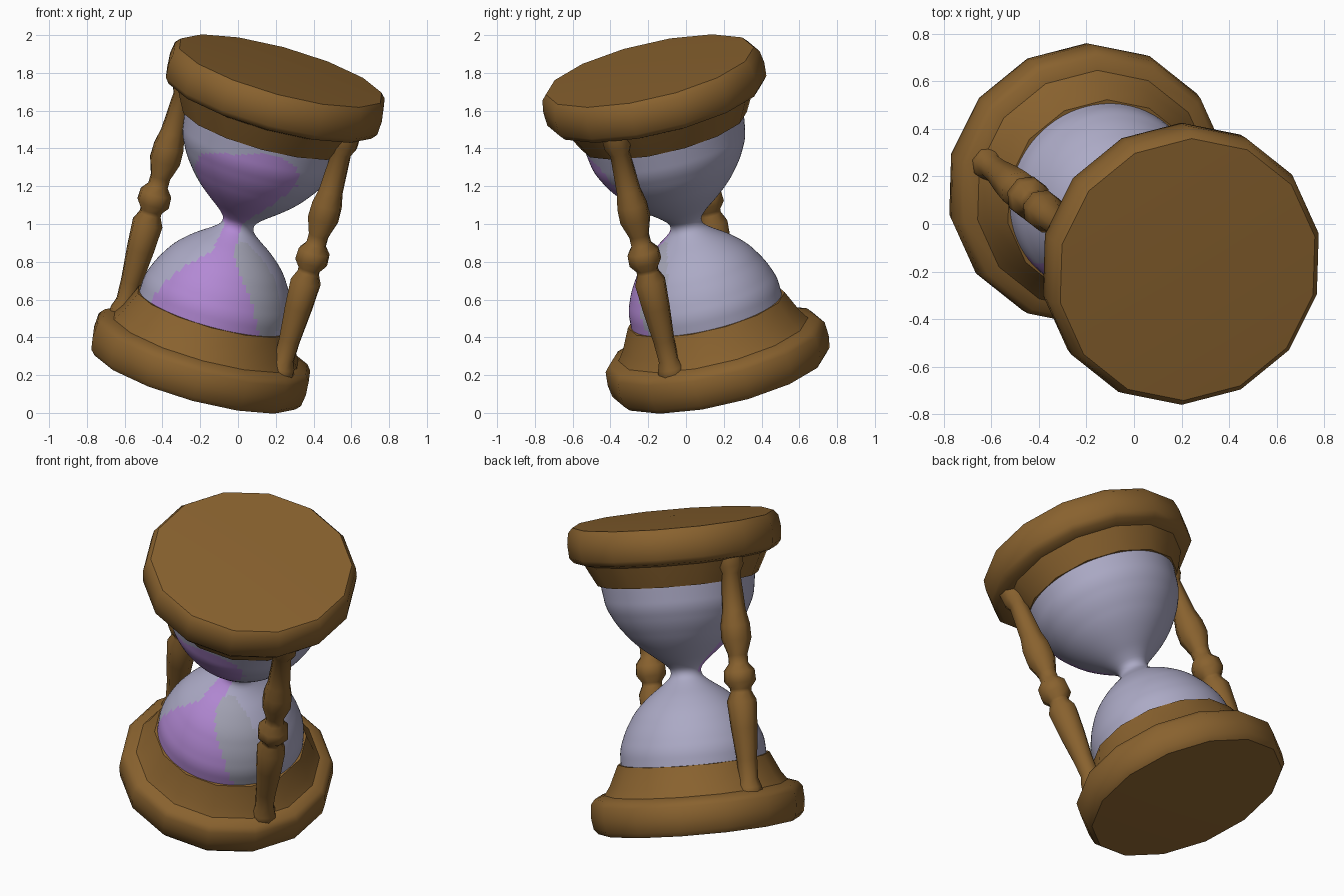
import bpy, bmesh, math
from mathutils import Vector, Matrix

cube = bpy.data.objects.get("Cube")
if cube:
    bpy.data.objects.remove(cube, do_unlink=True)

# The whole hourglass leans along this axis about its middle
AXIS = Vector((0.261, -0.222, 0.94)).normalized()
LEAN = Matrix.Translation((0, 0, 1)) @ Vector((0, 0, 1)).rotation_difference(AXIS).to_matrix().to_4x4()


def material(name, rgb):
    m = bpy.data.materials.new(name)
    m.use_nodes = True
    m.diffuse_color = (*rgb, 1)
    m.node_tree.nodes["Principled BSDF"].inputs["Base Color"].default_value = (*rgb, 1)
    return m


wood = material("brown wood", (0.25, 0.122, 0.028))
glass = material("lavender glass", (0.41, 0.4, 0.56))
sand = material("purple sand", (0.45, 0.25, 0.66))
clear = material("grey glass", (0.37, 0.37, 0.46))


def lathe(name, profile, sides, mats, place=Matrix(), angle=40):
    """Spin (radius, height) points round the local z axis, then lean the result."""
    bm = bmesh.new()
    rings = []
    for r, h in profile:
        if r == 0:
            rings.append([bm.verts.new((0, 0, h))] * sides)
        else:
            turn = [2 * math.pi * i / sides for i in range(sides)]
            rings.append([bm.verts.new((r * math.cos(t), r * math.sin(t), h)) for t in turn])
    for a, b in zip(rings, rings[1:]):
        for i in range(sides):
            j = (i + 1) % sides
            bm.faces.new(list(dict.fromkeys((a[i], a[j], b[j], b[i]))))
    bm.transform(LEAN @ place)
    bmesh.ops.recalc_face_normals(bm, faces=bm.faces)
    mesh = bpy.data.meshes.new(name)
    bm.to_mesh(mesh)
    bm.free()
    for m in mats:
        mesh.materials.append(m)
    ob = bpy.data.objects.new(name, mesh)
    bpy.context.collection.objects.link(ob)
    bpy.ops.object.select_all(action='DESELECT')
    ob.select_set(True)
    bpy.context.view_layer.objects.active = ob
    bpy.ops.object.shade_smooth_by_angle(angle=math.radians(angle))
    return ob


def interp(rows, x, col):
    """Linear look-up of a column in rows sorted by their first value."""
    for a, b in zip(rows, rows[1:]):
        if x <= b[0]:
            t = max(0, (x - a[0]) / (b[0] - a[0]))
            return a[col] + t * (b[col] - a[col])
    return rows[-1][col]


# Wooden end caps: chunky rim with a collar that grips the glass
rim = [(0, 0.88), (0.565, 0.863), (0.59, 0.835), (0.6, 0.77), (0.595, 0.695),
       (0.57, 0.665), (0.515, 0.65)]
top_collar = [(0.49, 0.6), (0.45, 0.525), (0, 0.525)]
bottom_collar = [(0.48, 0.6), (0.426, 0.485), (0, 0.485)]
half_step = Matrix.Rotation(math.pi / 14, 4, 'Z')
lathe("top_cap", rim + top_collar, 14, [wood], half_step)
lathe("bottom_cap", [(r, -h) for r, h in rim + bottom_collar], 14, [wood], half_step)

# Glass bulbs, given fine rings so that the sand edge can be cut cleanly
bulb = [(-0.55, 0.412), (-0.4, 0.405), (-0.3, 0.365), (-0.2, 0.303), (-0.13, 0.23),
        (-0.09, 0.178), (-0.05, 0.115), (0, 0.07), (0.05, 0.108), (0.09, 0.16),
        (0.13, 0.212), (0.2, 0.288), (0.3, 0.365), (0.4, 0.415), (0.55, 0.437)]
steps = 90
outline = []
for k in range(steps + 1):
    h = -0.54 + 1.08 * k / steps
    blend = [interp(bulb, h + d * 0.008, 1) for d in range(-4, 5)]
    outline.append((sum(blend) / len(blend), h))
bulbs = lathe("glass_bulbs", outline, 84, [glass, sand, clear])

# Sand shape on the front of the glass: height, left edge, right edge
fill = [(0.4, -0.5, 0.11), (0.6, -0.46, 0.07), (0.68, -0.4, 0.03), (0.78, -0.28, -0.01),
        (0.85, -0.14, -0.02), (1.0, -0.07, 0.02), (1.1, -0.13, 0.18), (1.2, -0.19, 0.31),
        (1.3, -0.23, 0.32), (1.37, -0.2, 0.18)]
for f in bulbs.data.polygons:
    c = f.center
    left, right = interp(fill, c.z, 1), interp(fill, c.z, 2)
    along = (c - Vector((0, 0, 1))).dot(AXIS)
    if c.y < AXIS.y * along and c.z < 1.37:
        if left < c.x < right:
            f.material_index = 1
        elif c.z < 0.9 and c.x >= right and c.y < -0.1:
            f.material_index = 2

# Two turned posts on opposite sides
post = [(0, -0.705), (0.06, -0.705), (0.076, -0.675), (0.07, -0.635), (0.054, -0.59),
        (0.058, -0.48), (0.075, -0.3), (0.084, -0.15), (0.06, -0.1), (0.06, -0.08),
        (0.09, -0.04), (0.087, 0.02), (0.055, 0.06), (0.055, 0.11), (0.085, 0.2),
        (0.083, 0.28), (0.066, 0.36), (0.054, 0.57), (0.075, 0.61), (0.078, 0.67), (0, 0.695)]
for name, degrees, radius in (("front_post", -30, 0.485), ("back_post", 165, 0.475)):
    spot = Matrix.Rotation(math.radians(degrees), 4, 'Z') @ Matrix.Translation((radius, 0, 0))
    lathe(name, post, 8, [wood], spot, 45)
